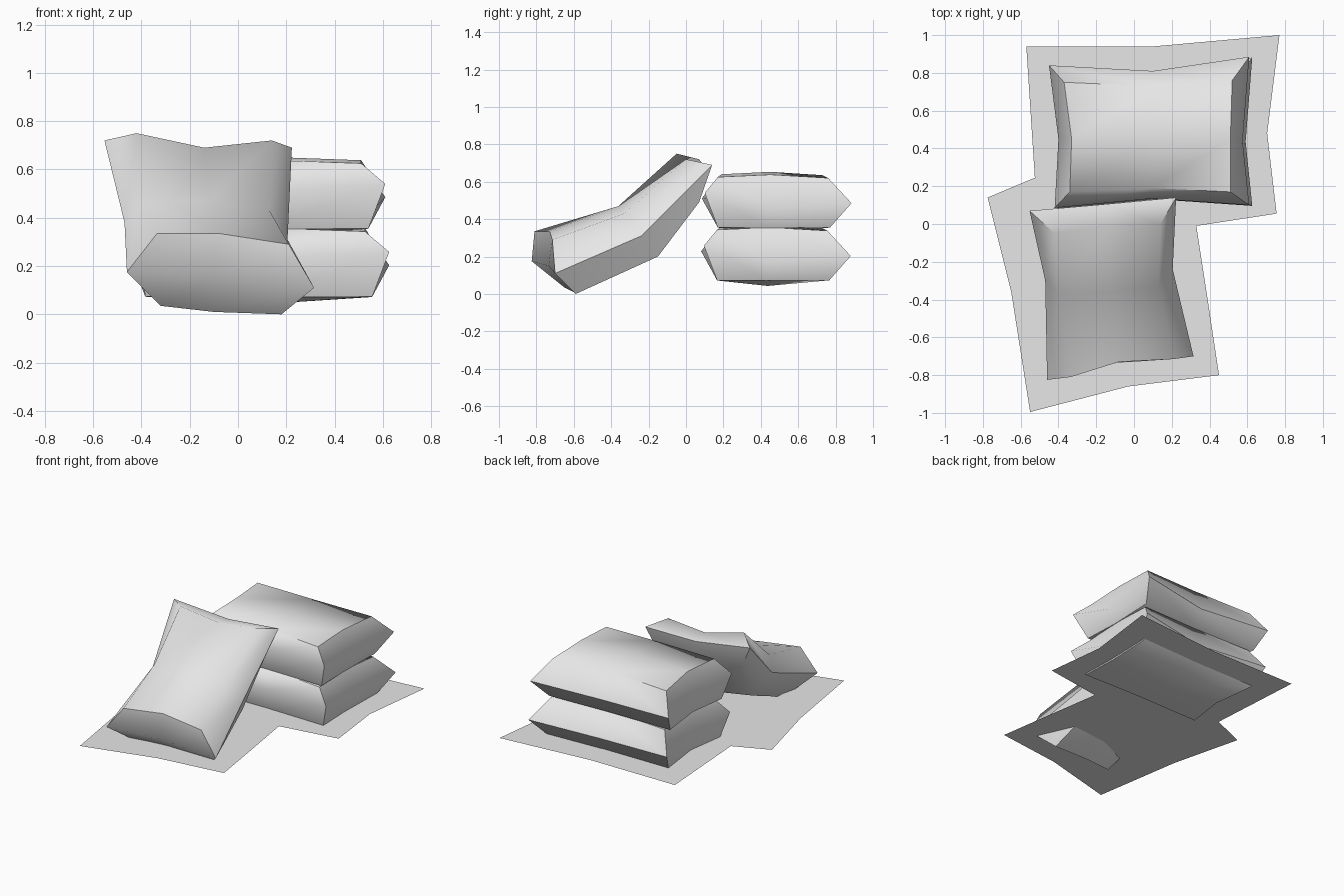
import bpy, bmesh, math

if "Cube" in bpy.data.objects:
    bpy.data.objects.remove(bpy.data.objects["Cube"])

grey = bpy.data.materials.new("plain_grey")
grey.diffuse_color = (0.8, 0.8, 0.8, 1)
grey.use_nodes = True
grey.node_tree.nodes["Principled BSDF"].inputs["Base Color"].default_value = grey.diffuse_color


def finish(name, bm, smooth):
    bmesh.ops.recalc_face_normals(bm, faces=bm.faces)
    me = bpy.data.meshes.new(name)
    bm.to_mesh(me)
    bm.free()
    me.materials.append(grey)
    ob = bpy.data.objects.new(name, me)
    bpy.context.collection.objects.link(ob)
    if smooth:
        bpy.ops.object.select_all(action='DESELECT')
        ob.select_set(True)
        bpy.context.view_layer.objects.active = ob
        bpy.ops.object.shade_smooth_by_angle(angle=math.radians(58))
    return ob


def sack(name, rings, ends, shift=(0, 0, 0)):
    """Sack from three cross-sections and the seam midpoint of each end.
    Section order: left seam, top left/mid/right, right seam, bottom right/mid/left."""
    bm = bmesh.new()
    add = lambda p: bm.verts.new([a + b for a, b in zip(p, shift)])
    loops = [[add(p) for p in ring] for ring in rings]
    for a, b in zip(loops, loops[1:]):
        for i in range(8):
            j = (i + 1) % 8
            bm.faces.new((a[i], a[j], b[j], b[i]))
    # puckered ends, four faces around the seam midpoint
    for r, p in ((loops[0], ends[0]), (loops[-1], ends[1])):
        m = add(p)
        for i in (0, 2, 4, 6):
            bm.faces.new((r[i], r[i + 1], r[i + 2], m) if i in (0, 4)
                         else (m, r[i], r[i + 1], r[(i + 2) % 8]))
    return finish(name, bm, True)


# two stacked sacks
flat_rings = [
    [(-.42, .085, .51), (-.34, .17, .625), (.1, .19, .64), (.51, .17, .625),
     (.61, .10, .54), (.54, .17, .355), (.1, .18, .353), (-.40, .17, .355)],
    [(-.40, .45, .45), (-.33, .45, .64), (.1, .45, .653), (.51, .45, .638),
     (.575, .44, .45), (.53, .44, .353), (.1, .44, .325), (-.36, .44, .353)],
    [(-.45, .84, .485), (-.37, .75, .625), (.1, .73, .635), (.52, .76, .62),
     (.61, .885, .485), (.54, .77, .355), (.1, .75, .353), (-.40, .75, .355)],
]
flat_ends = [(.1, .135, .515), (.1, .81, .46)]
sack("upper_sack", flat_rings, flat_ends)
sack("lower_sack", flat_rings, flat_ends, (.016, -.004, -.282))

# bent sack leaning on the stack
lean_rings = [
    [(-.46, -.825, .175), (-.335, -.81, .335), (-.08, -.73, .335), (.21, -.715, .29),
     (.315, -.70, .11), (.18, -.59, 0), (-.1, -.60, .01), (-.32, -.65, .035)],
    [(-.47, -.30, .38), (-.40, -.37, .462), (-.12, -.36, .47), (.13, -.33, .43),
     (.205, -.24, .31), (.14, -.15, .20), (-.12, -.16, .205), (-.40, -.19, .24)],
    [(-.553, .07, .72), (-.42, -.05, .75), (-.14, -.01, .69), (.14, .0, .72),
     (.223, .14, .69), (.16, .07, .49), (-.14, .06, .50), (-.45, .03, .52)],
]
sack("leaning_sack", lean_rings, [(-.09, -.735, .15), (-.15, .105, .672)])

# ground sheet with a ragged outline
outline = [(-.57, .94), (.1, .94), (.77, 1), (.705, .48), (.755, .055), (.33, -.01),
           (.39, -.4), (.45, -.8), (-.03, -.86), (-.55, -.995), (-.65, -.36),
           (-.775, .14), (-.525, .245)]
bm = bmesh.new()
bm.faces.new([bm.verts.new((x, y, .08)) for x, y in reversed(outline)])
sheet = finish("ground_sheet", bm, False)
if sheet.data.polygons[0].normal.z < 0:
    sheet.data.flip_normals()
